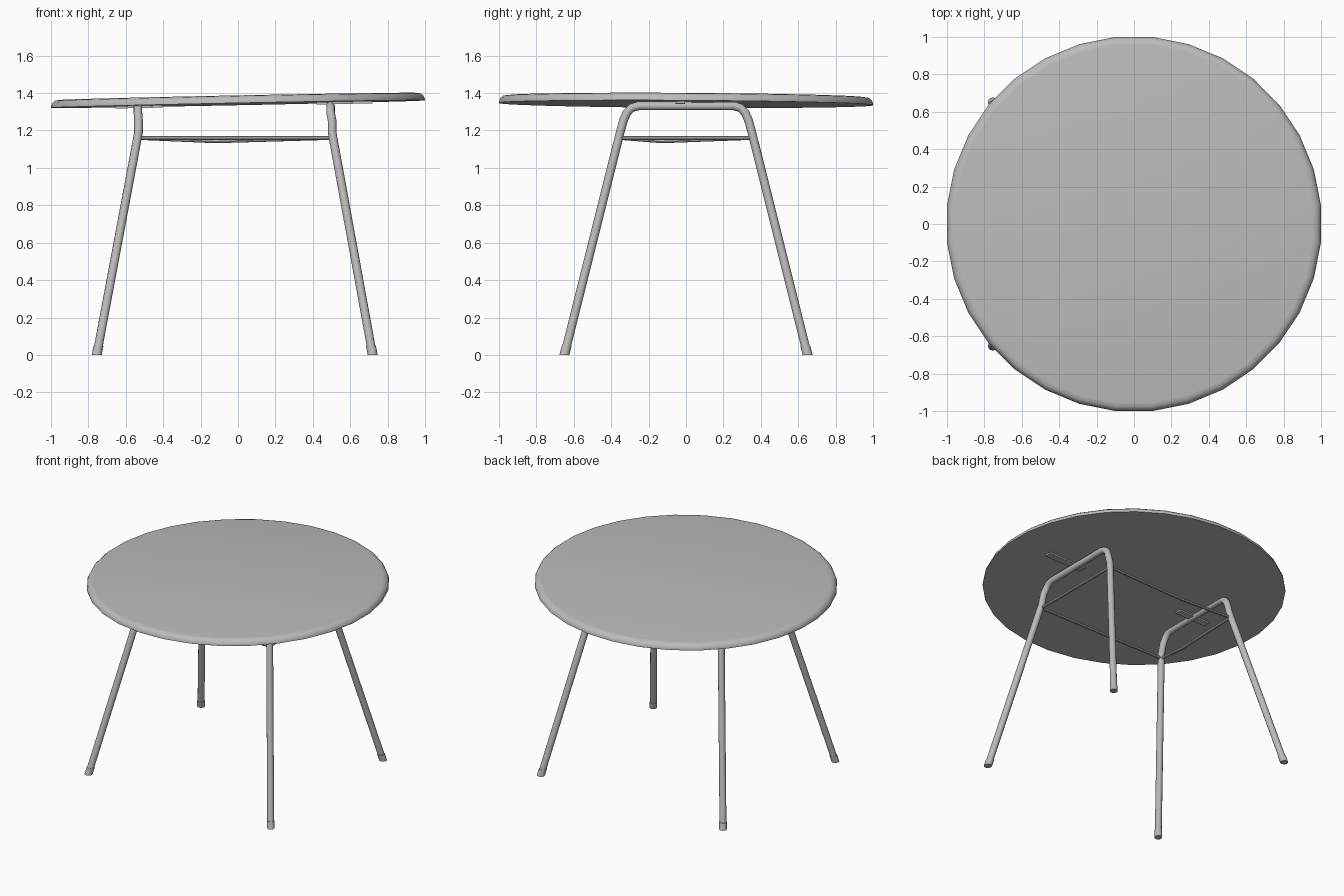
import bpy, bmesh, math
from mathutils import Vector, Matrix

cube = bpy.data.objects.get("Cube")
if cube:
    bpy.data.objects.remove(cube, do_unlink=True)

grey = bpy.data.materials.new("plain_grey")
grey.use_nodes = True
colour = (0.5, 0.5, 0.5, 1)
grey.diffuse_color = colour
grey.node_tree.nodes["Principled BSDF"].inputs["Base Color"].default_value = colour


def finish(name, bm, angle=40):
    """Turn a bmesh into a smooth shaded object with sharp edges kept."""
    bmesh.ops.recalc_face_normals(bm, faces=bm.faces)
    mesh = bpy.data.meshes.new(name)
    bm.to_mesh(mesh)
    bm.free()
    mesh.materials.append(grey)
    obj = bpy.data.objects.new(name, mesh)
    bpy.context.collection.objects.link(obj)
    bpy.ops.object.select_all(action='DESELECT')
    obj.select_set(True)
    bpy.context.view_layer.objects.active = obj
    bpy.ops.object.shade_smooth_by_angle(angle=math.radians(angle))
    return obj


def tube(name, points, radius, sides=12, flat_feet=False):
    """Sweep a round section along a path and cap both ends."""
    points = [Vector(p) for p in points]
    bm = bmesh.new()
    rings = []
    for i, p in enumerate(points):
        before = (p - points[i - 1]).normalized() if i else Vector()
        after = (points[i + 1] - p).normalized() if i < len(points) - 1 else Vector()
        t = (before + after).normalized()
        side = Vector((1, 0, 0)) if abs(t.x) < 0.8 else Vector((0, 1, 0))
        u = (side - t * side.dot(t)).normalized()
        v = t.cross(u)
        ring = []
        for k in range(sides):
            a = math.tau * k / sides
            co = p + (u * math.cos(a) + v * math.sin(a)) * radius
            # slide end rings along the tube until they lie on the floor
            if flat_feet and i in (0, len(points) - 1):
                co -= t * ((co.z - p.z) / t.z)
            ring.append(bm.verts.new(co))
        rings.append(ring)
    for a, b in zip(rings, rings[1:]):
        for k in range(sides):
            n = (k + 1) % sides
            bm.faces.new((a[k], a[n], b[n], b[k]))
    bm.faces.new(rings[0])
    bm.faces.new(rings[-1])
    return finish(name, bm)


# Round top: stacked rings, tilted slightly
SIDES = 32
bm = bmesh.new()
profile = [(1.0, 0), (1.0, 0.008), (0.992, 0.025), (0.978, 0.037), (0.955, 0.041)]
rings = []
for r, z in profile:
    r /= math.cos(math.pi / SIDES)
    angles = [math.tau * (k + 0.5) / SIDES for k in range(SIDES)]
    rings.append([bm.verts.new((r * math.cos(a), r * math.sin(a), z)) for a in angles])
for a, b in zip(rings, rings[1:]):
    for k in range(SIDES):
        n = (k + 1) % SIDES
        bm.faces.new((a[k], a[n], b[n], b[k]))
bm.faces.new(rings[0])
bm.faces.new(rings[-1])
tilt = Matrix.Rotation(-0.02, 4, 'Y') @ Matrix.Rotation(-0.006, 4, 'X')
bmesh.ops.transform(bm, matrix=Matrix.Translation((0, 0, 1.341)) @ tilt, verts=bm.verts)
finish("table_top", bm, 50)

# Leg frames: one bent tube per side, with foot sleeves
for side, foot_x, knee_x, bar_x in (("right", -0.755, -0.532, -0.535),
                                    ("left", 0.72, 0.503, 0.495)):
    half = [(foot_x, 0.65, 0), (knee_x, 0.352, 1.19), (knee_x, 0.334, 1.255),
            (bar_x, 0.316, 1.295), (bar_x, 0.291, 1.321), (bar_x, 0.255, 1.331)]
    path = [(x, -y, z) for x, y, z in half] + half[::-1]
    tube(side + "_leg_frame", path, 0.023, flat_feet=True)
    foot, knee = Vector(half[0]), Vector(half[1])
    for end, s in (("front", -1), ("back", 1)):
        flip = Vector((1, s, 1))
        top = foot.lerp(knee, 0.04)
        tube(side + "_" + end + "_foot", [foot * flip, top * flip], 0.026, flat_feet=True)

# Thin rods joining the legs; two of them sag
lx, rx, y, z = 0.505, -0.535, 0.355, 1.16
tube("front_rod", [(rx, -y, z), (lx, -y, z)], 0.01, 8)
tube("left_rod", [(lx, -y, z), (lx, y, z)], 0.01, 8)
tube("back_rod", [(rx, y, z), (-0.12, y, z - 0.018), (lx, y, z)], 0.01, 8)
tube("right_rod", [(rx, -y, z), (rx, -0.13, z - 0.018), (rx, y, z)], 0.01, 8)

# Flat fixing strips under the top
for side, x, length, height in (("right", -0.53, 0.25, 1.326), ("left", 0.57, 0.3, 1.348)):
    bm = bmesh.new()
    bmesh.ops.create_cube(bm, size=1)
    place = Matrix.Translation((x, -0.03, height)) @ Matrix.Rotation(-0.02, 4, 'Y')
    bmesh.ops.transform(bm, matrix=place @ Matrix.Diagonal((length, 0.05, 0.012, 1)), verts=bm.verts)
    finish(side + "_fixing_strip", bm)
